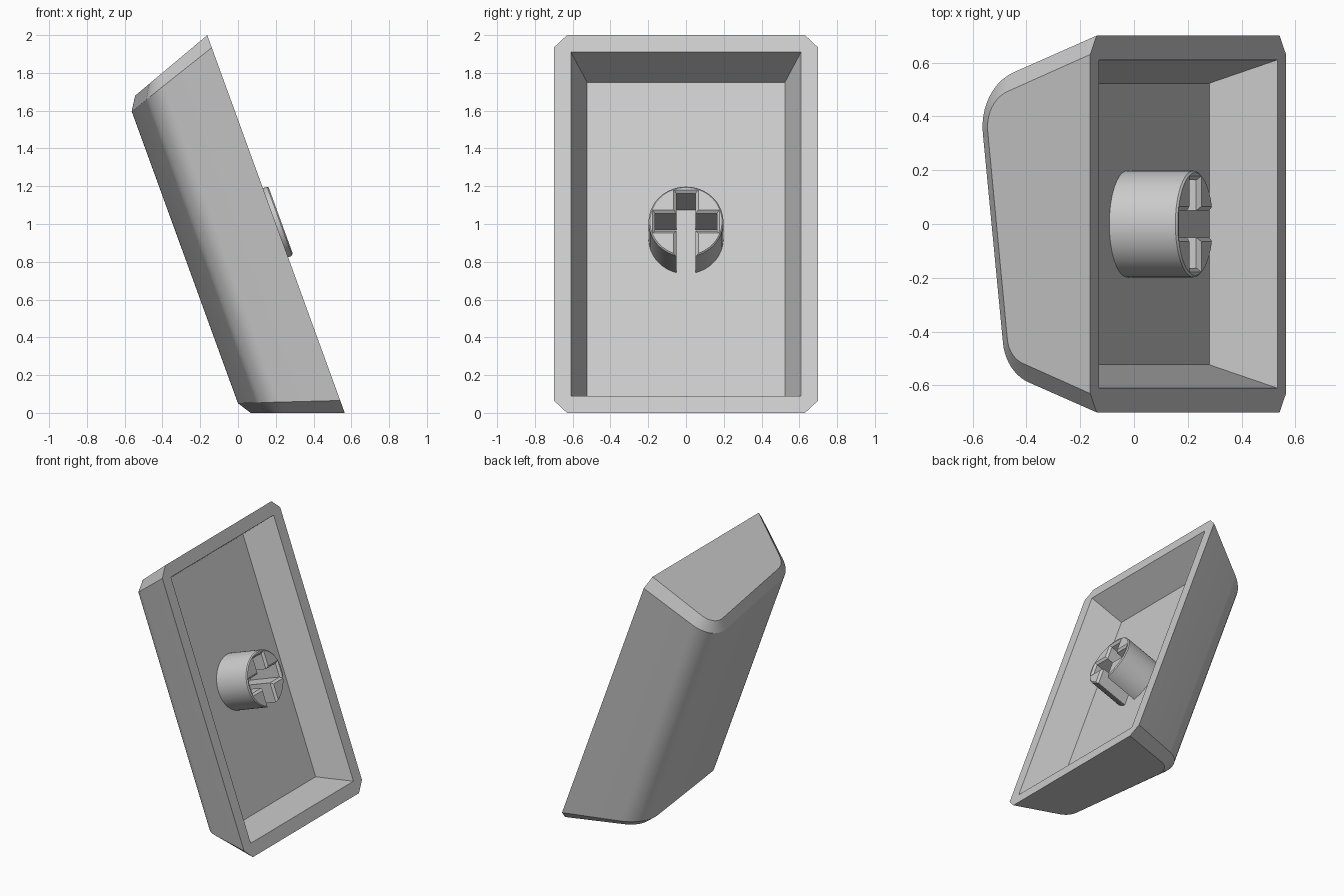
import bpy, bmesh, math
from mathutils import Matrix, Vector

cube = bpy.data.objects.get("Cube")
if cube:
    bpy.data.objects.remove(cube, do_unlink=True)

TILT = math.radians(20)
TAPER = math.tan(TILT)
LENGTH = 2.128            # rim length
FLOOR = -0.238            # cavity floor depth below the rim
STEM_TOP = 0.03
MID = LENGTH / 2 + 0.004  # stem centre along the rim

# Part space: x across, y along the rim, z out of the opening
C, S = math.cos(TILT), math.sin(TILT)
FRAME = Matrix(((0, -S, C, 0.565), (1, 0, 0, 0), (0, C, S, 0), (0, 0, 0, 1)))

grey = bpy.data.materials.new("light_grey")
grey.use_nodes = True
grey.diffuse_color = (0.6, 0.6, 0.6, 1)
grey.node_tree.nodes["Principled BSDF"].inputs["Base Color"].default_value = grey.diffuse_color


def make_object(name, bm, cutter=False):
    bmesh.ops.recalc_face_normals(bm, faces=bm.faces)
    mesh = bpy.data.meshes.new(name)
    bm.to_mesh(mesh)
    bm.free()
    mesh.materials.append(grey)
    obj = bpy.data.objects.new(name, mesh)
    bpy.context.collection.objects.link(obj)
    obj.matrix_world = FRAME
    if cutter:
        obj.hide_render = True
        obj.display_type = 'WIRE'
    return obj


def loft(rings):
    """Closed solid through rings of equal point count."""
    bm = bmesh.new()
    loops = [[bm.verts.new(p) for p in ring] for ring in rings]
    for a, b in zip(loops, loops[1:]):
        for i in range(len(a)):
            j = (i + 1) % len(a)
            bm.faces.new((a[i], a[j], b[j], b[i]))
    bm.faces.new(loops[0])
    bm.faces.new(loops[-1])
    return bm


def tapered_box(name, low, high, z0, z1):
    """Cutter between two rectangles (x0, x1, y0, y1) at heights z0 and z1."""
    def rect(r, z):
        return [(r[0], r[2], z), (r[1], r[2], z), (r[1], r[3], z), (r[0], r[3], z)]
    return make_object(name, loft([rect(low, z0), rect(high, z1)]), cutter=True)


def cut(obj, cutters):
    for c in cutters:
        mod = obj.modifiers.new(c.name, 'BOOLEAN')
        mod.operation = 'DIFFERENCE'
        mod.solver = 'EXACT'
        mod.object = c
    bpy.context.view_layer.objects.active = obj
    for mod in list(obj.modifiers):
        bpy.ops.object.modifier_apply(modifier=mod.name)


def smooth(obj):
    bpy.ops.object.select_all(action='DESELECT')
    obj.select_set(True)
    bpy.context.view_layer.objects.active = obj
    bpy.ops.object.shade_smooth_by_angle(angle=math.radians(25))


def fillet(prev, corner, nxt, radius, steps=10):
    """Arc of points rounding a corner."""
    prev, corner, nxt = Vector(prev), Vector(corner), Vector(nxt)
    a, b = (prev - corner).normalized(), (nxt - corner).normalized()
    half = a.angle(b) / 2
    centre = corner + (a + b).normalized() * radius / math.sin(half)
    start = (corner + a * radius / math.tan(half) - centre).normalized()
    end = (corner + b * radius / math.tan(half) - centre).normalized()
    return [centre + start.slerp(end, i / steps) * radius for i in range(steps + 1)]


def profile(half, deep, shallow, r_deep, r_shallow):
    """Cross-section with a sloped, rounded back."""
    a, d = (half, 0), (-half, 0)
    return ([Vector(a)] + fillet(a, deep, shallow, r_deep)
            + fillet(deep, shallow, d, r_shallow) + [Vector(d)])


# Shell: tapered ends with chamfered edges
full = profile(0.70, (0.506, -0.532), (-0.551, -0.409), 0.215, 0.178)
inset = profile(0.63, (0.455, -0.480), (-0.495, -0.370), 0.14, 0.108)


def end_ring(points, chamfer, far):
    ring = []
    for x, z in points:
        y = -z * TAPER + (0.07 + 0.03 * z if chamfer else 0)
        ring.append((x, LENGTH - y if far else y, z))
    return ring


shell = make_object("shell", loft([
    end_ring(inset, False, False), end_ring(full, True, False),
    end_ring(full, True, True), end_ring(inset, False, True)]))

# Hollow with sloping walls
spread = 0.05 * TAPER


def hollow_rect(half, margin):
    return (-half, half, margin, LENGTH - margin)


cavity = tapered_box("cavity_cutter", hollow_rect(0.523, 0.18),
                     hollow_rect(0.61 + spread, 0.094 - spread), FLOOR, 0.05)
cut(shell, [cavity])
smooth(shell)

# Stem: round post with a cross socket open at the lower side
bm = bmesh.new()
base = FLOOR - 0.02
bmesh.ops.create_cone(bm, cap_ends=True, segments=64, radius1=0.198, radius2=0.198,
                      depth=STEM_TOP - base,
                      matrix=Matrix.Translation((0, MID, (STEM_TOP + base) / 2)))
rim = [e for e in bm.edges if all(v.co.z > 0 for v in e.verts)]
bmesh.ops.bevel(bm, geom=rim, offset=0.007, segments=1, affect='EDGES')
stem = make_object("stem", bm)


def upright(w, top):
    return (-w, w, MID - 0.4, MID + top)


def crossbar(w, reach):
    return (-reach, reach, MID - w, MID + w)


z0, z1 = FLOOR - 0.1, STEM_TOP + 0.1
lip0, lip1 = STEM_TOP - 0.015, STEM_TOP + 0.015
cut(stem, [
    tapered_box("upright_slot_cutter", upright(0.05, 0.163), upright(0.05, 0.163), z0, z1),
    tapered_box("crossbar_slot_cutter", crossbar(0.05, 0.163), crossbar(0.05, 0.163), z0, z1),
    tapered_box("upright_lip_cutter", upright(0.05, 0.163), upright(0.08, 0.193), lip0, lip1),
    tapered_box("crossbar_lip_cutter", crossbar(0.05, 0.163), crossbar(0.08, 0.193), lip0, lip1),
])
smooth(stem)

# Helpers are no longer needed once the cuts are applied
for obj in [o for o in bpy.context.collection.objects if o.name.endswith("_cutter")]:
    bpy.data.objects.remove(obj, do_unlink=True)
